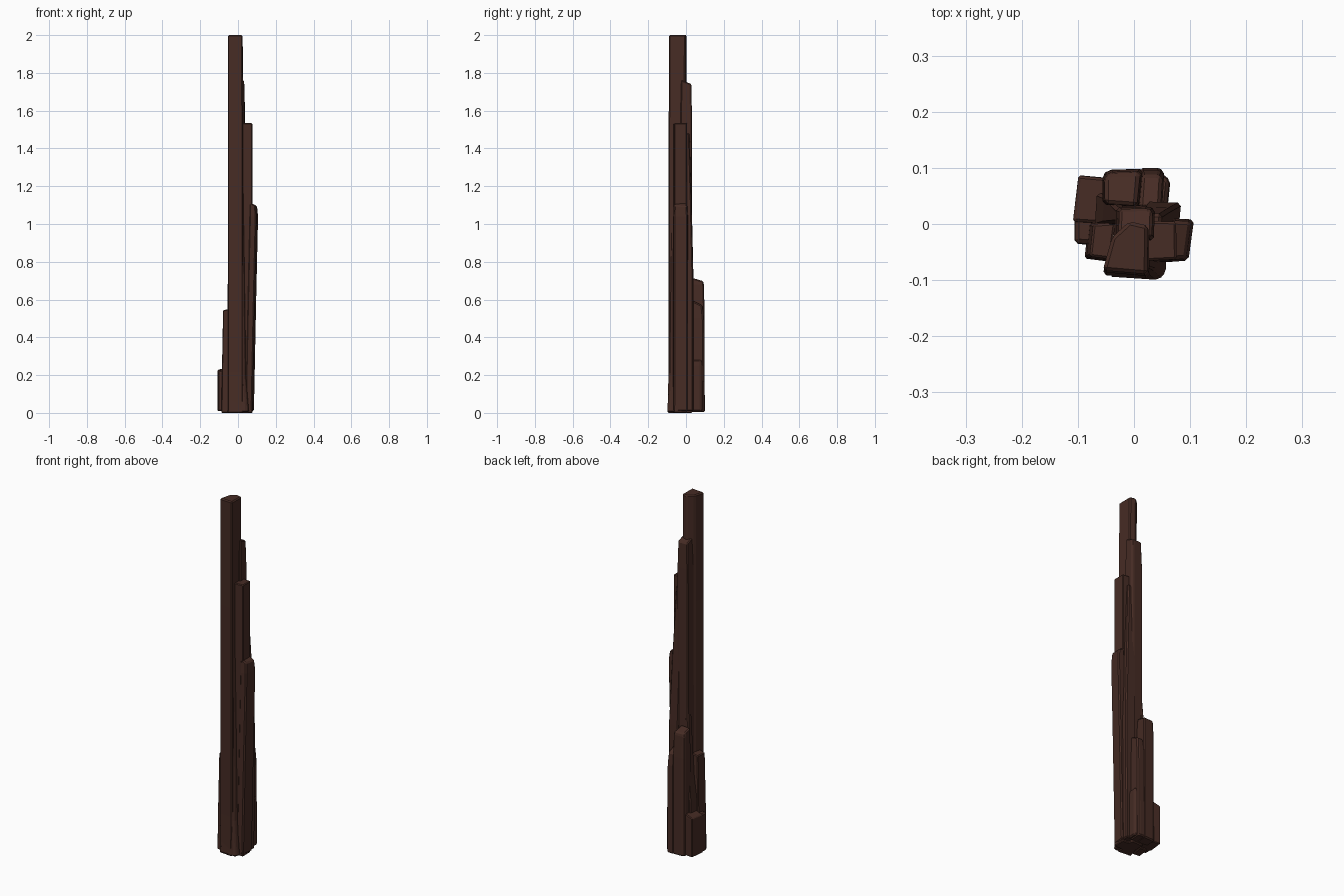
import bpy, bmesh

bark = bpy.data.materials.new("dark_wood")
bark.diffuse_color = (0.062, 0.025, 0.018, 1)


def splinter(name, outline, rings, slant=(0, 0), bevel=0.006):
    """Loft an outline through rings of (z, dx, dy, scale); slant tilts the top."""
    bm = bmesh.new()
    n = len(outline)
    cx = sum(p[0] for p in outline) / n
    cy = sum(p[1] for p in outline) / n
    loops = []
    for i, (z, dx, dy, s) in enumerate(rings):
        last = i == len(rings) - 1
        loop = []
        for x, y in outline:
            px, py = cx + (x - cx) * s, cy + (y - cy) * s
            tilt = slant[0] * (px - cx) + slant[1] * (py - cy) if last else 0
            loop.append(bm.verts.new((px + dx, py + dy, z + tilt)))
        loops.append(loop)
    bm.faces.new(loops[0][::-1])
    bm.faces.new(loops[-1])
    for a, b in zip(loops, loops[1:]):
        for i in range(n):
            j = (i + 1) % n
            bm.faces.new((a[i], a[j], b[j], b[i]))
    bmesh.ops.recalc_face_normals(bm, faces=bm.faces)
    mesh = bpy.data.meshes.new(name)
    bm.to_mesh(mesh)
    bm.free()
    obj = bpy.data.objects.new(name, mesh)
    bpy.context.collection.objects.link(obj)
    mesh.materials.append(bark)
    mod = obj.modifiers.new("worn_edges", "BEVEL")
    mod.width = bevel
    mod.segments = 1
    mod.limit_method = "ANGLE"
    return obj


# tallest splinter, at the front
splinter("main_splinter",
         [(-.055, -.086), (.027, -.093), (.028, -.004), (-.006, .004), (-.038, -.025)],
         [(0.0, 0, -.004, 1.02), (.22, 0, 0, 1), (1.4, 0, 0, 1), (2.0, -.002, .002, .97)])

# flared foot to the right of the main splinter
splinter("front_foot",
         [(-.045, -.094), (.045, -.1), (.058, -.085), (.056, -.03), (-.03, -.03)],
         [(0.005, 0, 0, 1), (.2, -.012, .009, .9), (1.4, -.021, .012, .72)], (0, .3))

# second tallest, behind the main one
splinter("rear_core_splinter",
         [(-.034, -.03), (.036, -.03), (.038, .026), (.028, .032), (-.032, .03)],
         [(0.0, 0, 0, 1.05), (.9, 0, 0, 1.0), (1.6, 0, 0, .97), (1.75, 0, 0, .85)], (0, -.4))

# stepped splinters on the right side
splinter("right_splinter",
         [(.015, -.066), (.076, -.063), (.075, .004), (.015, .006)],
         [(0.0, 0, 0, 1.02), (.25, 0, 0, 1), (1.534, 0, 0, 1)], bevel=.004)
splinter("right_outer_splinter",
         [(.06, -.068), (.097, -.065), (.107, .008), (.068, .01)],
         [(0.01, -.022, 0, 1), (.6, -.01, 0, 1), (1.04, 0, 0, 1), (1.105, -.003, 0, .9)],
         (-.5, 0))
splinter("right_rear_splinter",
         [(.02, -.01), (.08, -.005), (.084, .038), (.022, .04)],
         [(0.01, -.005, 0, 1), (.7, 0, 0, 1), (1.12, -.012, -.006, .85), (1.48, -.022, -.012, .65)])

# broken splinters on the back
splinter("back_splinter",
         [(-.056, .035), (.01, .03), (.016, .098), (-.046, .096), (-.056, .086)],
         [(0.005, 0, 0, 1.02), (.56, 0, 0, 1), (.68, 0, -.002, .95), (.705, 0, -.003, .85)], (0, -.3))
splinter("back_middle_splinter",
         [(.005, .03), (.05, .03), (.054, .096), (.042, .1), (.01, .1)],
         [(0.005, 0, 0, 1), (.5, 0, -.004, 1), (.58, 0, -.008, .85)], (0, -.5))
splinter("back_right_splinter",
         [(.025, .025), (.06, .03), (.065, .078), (.05, .09), (.025, .085)],
         [(0.01, 0, 0, 1), (.25, 0, 0, 1), (.28, 0, 0, .88)])

# short splinters on the left side
splinter("left_splinter",
         [(-.085, -.06), (-.045, -.065), (-.035, .005), (-.078, .002)],
         [(0.0, -.002, 0, 1.05), (.25, 0, 0, 1), (.548, .004, 0, .93)], (.2, 0), .004)
splinter("left_front_stub",
         [(-.106, -.035), (-.07, -.038), (-.06, .02), (-.106, .02)],
         [(0.01, 0, 0, 1), (.21, 0, 0, 1), (.225, 0, 0, .9)])
splinter("left_back_stub",
         [(-.109, .004), (-.045, .0), (-.045, .082), (-.099, .087)],
         [(0.01, 0, 0, 1), (.22, 0, 0, 1), (.237, 0, 0, .97)], (.3, 0), .004)
splinter("left_rear_splinter",
         [(-.07, -.005), (-.025, -.01), (-.025, .05), (-.066, .056)],
         [(0.01, 0, 0, 1), (.3, 0, 0, 1), (.42, .01, 0, .85), (.9, .025, -.01, .4)])
